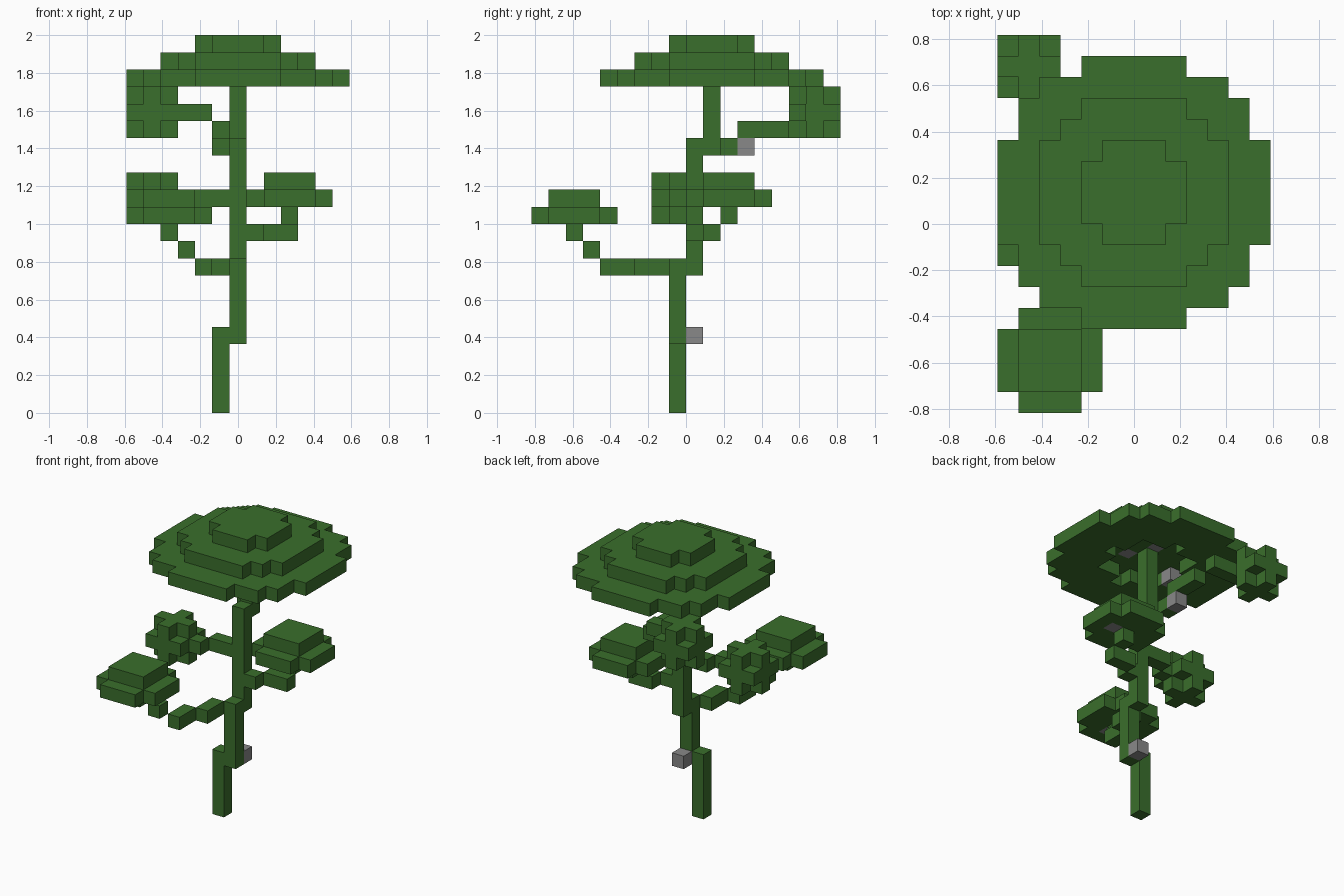
import bpy
import bmesh
from mathutils import Vector

U = 2 / 22                        # edge of one block
ORIGIN = Vector((6.5, 9, 0))      # block coordinates of the model's base centre

if "Cube" in bpy.data.objects:
    bpy.data.objects.remove(bpy.data.objects["Cube"])


def material(name, color):
    mat = bpy.data.materials.new(name)
    mat.use_nodes = True
    mat.diffuse_color = color
    bsdf = next(n for n in mat.node_tree.nodes if n.type == 'BSDF_PRINCIPLED')
    bsdf.inputs["Base Color"].default_value = color
    bsdf.inputs["Roughness"].default_value = 0.9
    return mat


GREEN = material("leaf green", (0.042, 0.156, 0.025, 1))
GREY = material("stone grey", (0.246, 0.246, 0.246, 1))


# Helpers that return sets of block cells
def box(lo, hi):
    return {(x, y, z)
            for x in range(lo[0], hi[0] + 1)
            for y in range(lo[1], hi[1] + 1)
            for z in range(lo[2], hi[2] + 1)}


def disc(centre, radius, hole=0):
    cx, cy, z = centre
    r = int(radius)
    return {(cx + a, cy + b, z)
            for a in range(-r, r + 1) for b in range(-r, r + 1)
            if hole ** 2 <= a * a + b * b <= radius ** 2}


def leaf_ball(centre):
    """Three-block cube with its corners missing."""
    cx, cy, cz = centre
    steps = (-1, 0, 1)
    return {(cx + a, cy + b, cz + c)
            for a in steps for b in steps for c in steps
            if abs(a) + abs(b) + abs(c) < 3}


def leaf_pad(centre):
    """Round two-layer clump."""
    cx, cy, z = centre
    return disc(centre, 2.5) | disc((cx, cy, z + 1), 1.5)


# Stem, stepping sideways as it rises
stem = (box((5, 8, 0), (5, 8, 4)) | box((6, 8, 4), (6, 8, 8))
        | box((6, 9, 8), (6, 9, 15)) | box((6, 10, 15), (6, 10, 19)))

# Branches
front_branch = (box((5, 6, 8), (5, 7, 8)) | box((4, 4, 8), (4, 5, 8))
                | {(3, 3, 9), (2, 2, 10)})
right_branch = {(7, 9, 10), (8, 10, 10), (9, 10, 10), (9, 11, 11)}
left_branch = box((4, 9, 12), (5, 9, 12)) | {(3, 8, 12)}
back_branch = ({(5, 11, 15), (4, 15, 17), (3, 15, 17)}
               | box((5, 12, 16), (5, 14, 16)))

# Stepped crown with a hollow underneath
crown = (disc((6, 10, 19), 6.5, hole=3.1) | disc((6, 10, 20), 4.5)
         | disc((6, 10, 21), 2.5))

# Grey blocks on the stem, on a branch and set into the foliage
stones = {(6, 9, 4), (5, 12, 15), (2, 1, 11), (10, 11, 12),
          (3, 9, 19), (7, 9, 20), (6, 11, 20)}

parts = {
    "grey_blocks": (stones, GREY),
    "stem": (stem, GREEN),
    "front_branch": (front_branch, GREEN),
    "right_branch": (right_branch, GREEN),
    "left_branch": (left_branch, GREEN),
    "back_branch": (back_branch, GREEN),
    "crown": (crown, GREEN),
    "front_leaf_pad": (leaf_pad((2, 2, 11)), GREEN),
    "right_leaf_pad": (leaf_pad((9, 11, 12)), GREEN),
    "left_leaf_ball": (leaf_ball((1, 8, 12)), GREEN),
    "back_leaf_ball": (leaf_ball((1, 16, 17)), GREEN),
}

# Each cell belongs to the first part that claims it
owner = {}
for name, (cells, mat) in parts.items():
    for cell in cells:
        owner.setdefault(cell, name)


def add_part(name, mat):
    """Mesh the outer faces of one part's blocks."""
    bm = bmesh.new()
    verts = {}

    def corner(p):
        key = tuple(round(c) for c in p)
        if key not in verts:
            verts[key] = bm.verts.new((Vector(key) - ORIGIN) * U)
        return verts[key]

    for cell in sorted(c for c in owner if owner[c] == name):
        for axis in range(3):
            n, s, t = (Vector([float(i == (axis + k) % 3) for i in range(3)])
                       for k in range(3))
            for sign in (-1, 1):
                other = tuple(round(c) for c in Vector(cell) + n * sign)
                if other in owner:
                    continue
                base = Vector(cell) + (n if sign > 0 else n * 0)
                loop = [base, base + s, base + s + t, base + t]
                bm.faces.new([corner(p) for p in loop[::sign]])
    mesh = bpy.data.meshes.new(name)
    bm.to_mesh(mesh)
    bm.free()
    mesh.materials.append(mat)
    bpy.context.collection.objects.link(bpy.data.objects.new(name, mesh))


for name, (cells, mat) in parts.items():
    add_part(name, mat)
